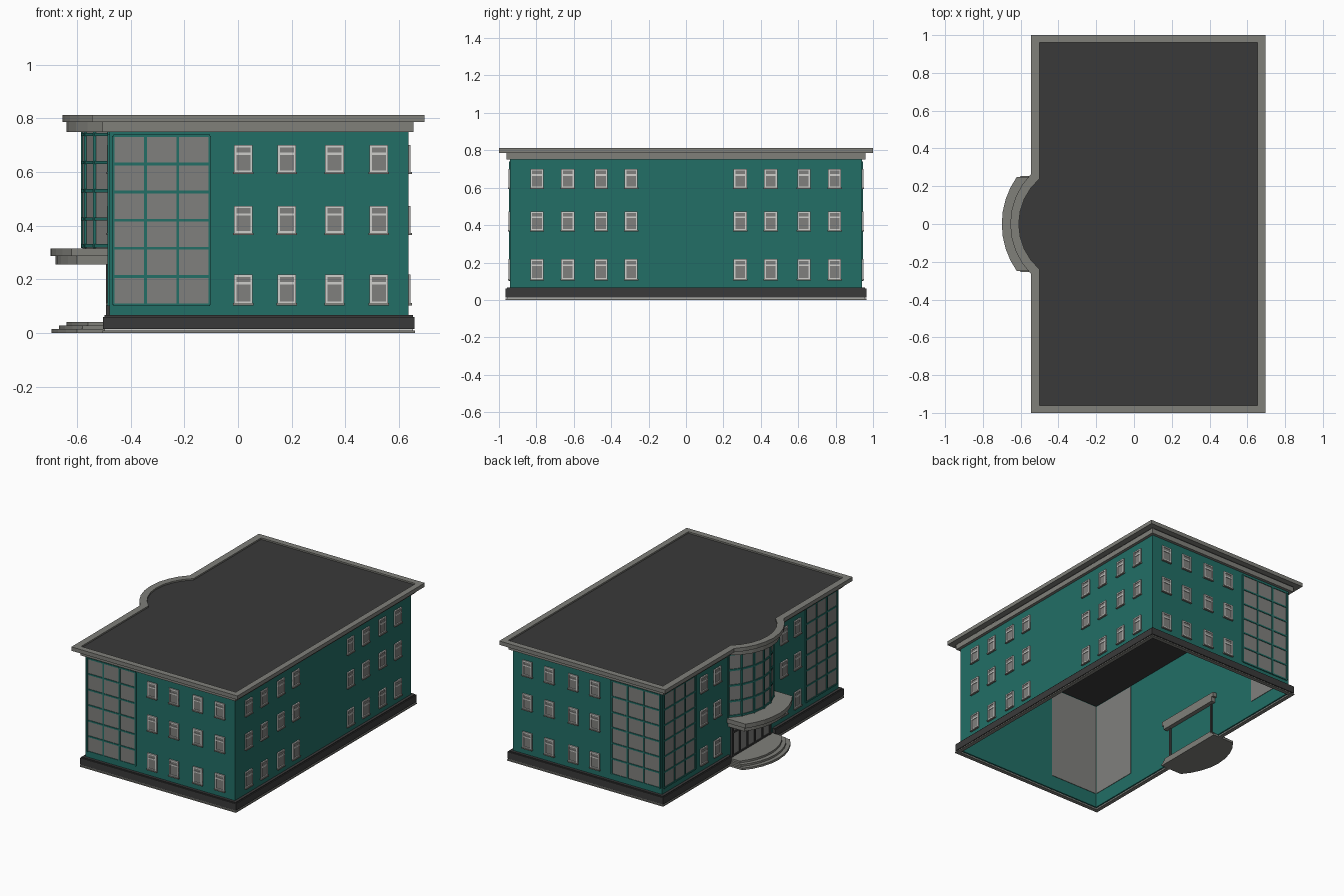
import bpy, bmesh, math
from mathutils import Matrix, Vector

if "Cube" in bpy.data.objects:
    bpy.data.objects.remove(bpy.data.objects["Cube"])


def material(name, rgb):
    m = bpy.data.materials.new(name)
    m.diffuse_color = (*rgb, 1)
    m.use_nodes = True
    m.node_tree.nodes["Principled BSDF"].inputs["Base Color"].default_value = m.diffuse_color
    return m


TEAL = material("teal_wall", (0.016, 0.156, 0.133))
DARK = material("dark_grey", (0.042, 0.042, 0.042))
GREY = material("stone_grey", (0.215, 0.215, 0.195))
GLASS = material("glass_grey", (0.215, 0.215, 0.205))
LIGHT = material("light_frame", (0.62, 0.62, 0.60))


def finish(name, bm, mat):
    bmesh.ops.recalc_face_normals(bm, faces=bm.faces)
    me = bpy.data.meshes.new(name)
    bm.to_mesh(me)
    bm.free()
    me.materials.append(mat)
    ob = bpy.data.objects.new(name, me)
    bpy.context.collection.objects.link(ob)
    return ob


def boxes(name, mat, items, frame=Matrix()):
    """One object from boxes given as (x0, x1, y0, y1, z0, z1)."""
    bm = bmesh.new()
    for x0, x1, y0, y1, z0, z1 in items:
        m = Matrix.Translation(((x0 + x1) / 2, (y0 + y1) / 2, (z0 + z1) / 2))
        s = Matrix.Diagonal((x1 - x0, y1 - y0, z1 - z0, 1))
        bmesh.ops.create_cube(bm, size=1, matrix=frame @ m @ s)
    return finish(name, bm, mat)


def arc(xb, half, tip, n=8):
    """Shallow arc bulging to -x, from y = +half to y = -half."""
    s = xb - tip
    r = (half * half + s * s) / (2 * s)
    a = math.asin(half / r)
    return [(tip + r - r * math.cos(t), r * math.sin(t))
            for t in (a - 2 * a * i / n for i in range(n + 1))]


def outline(x0, x1, y, half, tip):
    return [(x1, -y), (x1, y), (x0, y)] + arc(x0, half, tip) + [(x0, -y)]


def prism(name, mat, pts, z0, z1, hole=None):
    """Extruded outline, solid or with a matching hole outline."""
    bm = bmesh.new()
    loops = []
    for p in [pts] + ([hole] if hole else []):
        loops.append([[bm.verts.new((x, y, z)) for x, y in p] for z in (z0, z1)])
    n = len(pts)
    for lo, hi in loops:
        for i in range(n):
            j = (i + 1) % n
            bm.faces.new((lo[i], lo[j], hi[j], hi[i]))
    for k in (0, 1):
        if hole:
            a, b = loops[0][k], loops[1][k]
            for i in range(n):
                j = (i + 1) % n
                bm.faces.new((a[i], a[j], b[j], b[i]))
        else:
            bm.faces.new(loops[0][k])
    return finish(name, bm, mat)


def rect(x0, x1, y):
    return [(x1, -y), (x1, y), (x0, y), (x0, -y)]


# Wall frames: local x runs along the wall, local -y points outward
X0, X1, Y = -0.48, 0.635, 0.94
FRONT = Matrix.Translation((0, -Y, 0))
BACK = Matrix.Diagonal((1, -1, 1, 1)) @ FRONT
RIGHT = Matrix.Translation((X1, 0, 0)) @ Matrix.Rotation(math.pi / 2, 4, 'Z')
LEFT = Matrix.Translation((X0, 0, 0)) @ Matrix.Rotation(-math.pi / 2, 4, 'Z')

# Hollow walls, open underneath
prism("walls", TEAL, rect(X0, X1, Y), 0.01, 0.75, rect(X0 + 0.01, X1 - 0.01, Y - 0.01))
boxes("ceiling", DARK, [(X0 + 0.005, X1 - 0.005, -Y + 0.005, Y - 0.005, 0.74, 0.749)])

# Plinth, broken at the entrance, on a thin base strip


def skirt(name, mat, o, z0, z1):
    a, b, c = X0 - o, X1 + o, Y + o
    boxes(name, mat, [(a, b, -c, -Y, z0, z1), (a, b, Y, c, z0, z1),
                      (X1, b, -Y, Y, z0, z1),
                      (a, X0, -Y, -0.235, z0, z1), (a, X0, 0.235, Y, z0, z1)])


skirt("base_strip", GREY, 0.026, 0, 0.008)
skirt("base_joint", LIGHT, 0.018, 0.008, 0.014)
skirt("plinth", DARK, 0.024, 0.014, 0.06)
skirt("plinth_cap", DARK, 0.018, 0.06, 0.066)

# Two-tier cornice, parapet rim and recessed roof
inner = outline(-0.5, 0.655, 0.96, 0.24, -0.61)
prism("cornice_lower", GREY, outline(-0.505, 0.655, 0.96, 0.25, -0.64), 0.75, 0.786)
prism("cornice_rim", GREY, outline(-0.545, 0.695, 1.0, 0.265, -0.655), 0.786, 0.812, inner)
prism("roof", DARK, inner, 0.78, 0.802)


# Small windows: glass, light frame with two crossbars, stone sill
def windows(side, frame, centres):
    glass, bars, sills = [], [], []
    for c in centres:
        for z0, z1 in ((0.108, 0.218), (0.37, 0.474), (0.597, 0.70)):
            a, b = c - 0.035, c + 0.035
            glass.append((a, b, -0.004, 0.002, z0, z1))
            bars += [(a, a + 0.009, -0.009, 0, z0, z1), (b - 0.009, b, -0.009, 0, z0, z1),
                     (a, b, -0.009, 0, z1 - 0.009, z1), (a, b, -0.009, 0, z0, z0 + 0.009),
                     (a, b, -0.008, 0, z1 - 0.037, z1 - 0.028)]
            sills.append((a - 0.003, b + 0.003, -0.013, 0, z0 - 0.005, z0 + 0.003))
    boxes(side + "_window_glass", GLASS, glass, frame)
    boxes(side + "_window_frames", LIGHT, bars, frame)
    boxes(side + "_window_sills", GREY, sills, frame)


ends = (0.02, 0.182, 0.36, 0.525)
windows("front", FRONT, ends)
windows("back", BACK, ends)
windows("right", RIGHT, (-0.797, -0.632, -0.455, -0.293, 0.29, 0.453, 0.63, 0.795))
windows("left", LEFT, (-0.5, -0.355, 0.355, 0.5))


# Glazed corners: three by six panes with teal glazing bars
def glazing(side, frame, a, b):
    z0, z1, w = 0.105, 0.735, 0.005
    boxes(side + "_corner_glass", GLASS, [(a, b, -0.002, 0.013, z0, z1)], frame)
    bars = []
    for i in range(4):
        x = a + (b - a) * i / 3
        bars.append((x - w, x + w, -0.007, 0, z0, z1))
    for i in range(7):
        z = z0 + (z1 - z0) * i / 6
        bars.append((a, b, -0.006, 0, z - w, z + w))
    boxes(side + "_corner_bars", TEAL, bars, frame)


glazing("front", FRONT, -0.465, -0.105)
glazing("back", BACK, -0.465, -0.105)
glazing("left_rear", LEFT, -0.925, -0.59)
glazing("left_front", LEFT, 0.59, 0.925)

# Curved glazed bay above the entrance
bay = arc(X0, 0.235, -0.58, 6)
prism("bay_glass", GLASS, bay, 0.31, 0.752)
bm = bmesh.new()


def bar(p, angle, sx, sy, sz):
    bmesh.ops.create_cube(bm, size=1, matrix=Matrix.Translation(p)
                          @ Matrix.Rotation(angle, 4, 'Z') @ Matrix.Diagonal((sx, sy, sz, 1)))


for p in bay:
    bar((p[0], p[1], 0.533), 0, 0.012, 0.012, 0.434)
for p, q in zip(bay, bay[1:]):
    d = Vector(q) - Vector(p)
    for z in (0.325, 0.425, 0.53, 0.635, 0.74):
        bar(((p[0] + q[0]) / 2, (p[1] + q[1]) / 2, z), math.atan2(d.y, d.x), d.length, 0.01, 0.012)
finish("bay_bars", bm, TEAL)

# Entrance canopy and rounded steps, running slightly through the wall
for name, half, xb, tip, z0, z1 in (
        ("canopy_lower", 0.235, -0.60, -0.68, 0.255, 0.286),
        ("canopy_upper", 0.25, -0.62, -0.70, 0.286, 0.315),
        ("step_bottom", 0.255, -0.60, -0.695, 0.0, 0.014),
        ("step_middle", 0.24, -0.58, -0.668, 0.014, 0.027),
        ("step_top", 0.225, -0.56, -0.64, 0.027, 0.04)):
    prism(name, GREY, arc(xb, half, tip) + [(-0.44, -half), (-0.44, half)], z0, z1)

# Entrance doors with dark uprights
boxes("door_glass", GLASS, [(-0.2, 0.2, -0.004, 0.002, 0.04, 0.255)], LEFT)
boxes("door_frames", DARK,
      [(-0.2 + 0.08 * i - 0.008, -0.2 + 0.08 * i + 0.008, -0.012, 0.016, 0.04, 0.255) for i in (0, 5)]
      + [(-0.2 + 0.08 * i - 0.007, -0.2 + 0.08 * i + 0.007, -0.01, 0, 0.04, 0.255) for i in range(1, 5)]
      + [(-0.2, 0.2, -0.01, 0, 0.195, 0.207), (-0.2, 0.2, -0.01, 0, 0.04, 0.05)], LEFT)
